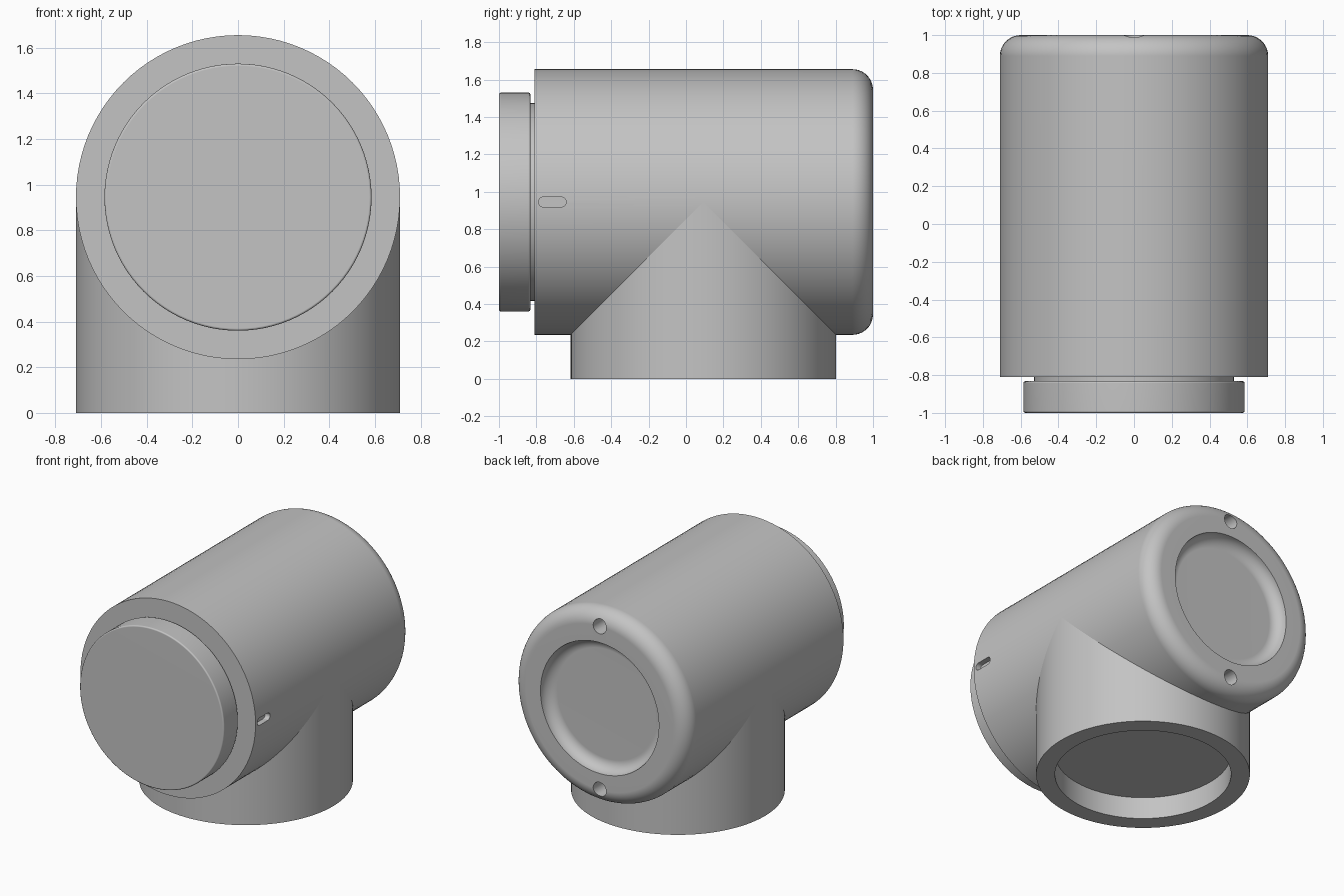
import bpy, bmesh, math
from mathutils import Vector

cube = bpy.data.objects.get("Cube")
if cube:
    bpy.data.objects.remove(cube, do_unlink=True)

R = 0.71           # shared radius of both tubes
AXIS_Z = 0.945     # height of the horizontal tube's axis
STEM_Y = 0.093     # position of the vertical tube's axis
SEGMENTS = 96

grey = bpy.data.materials.new("plain grey")
grey.use_nodes = True
grey.diffuse_color = (0.55, 0.55, 0.55, 1)
grey.node_tree.nodes["Principled BSDF"].inputs["Base Color"].default_value = grey.diffuse_color


def make_object(name, bm):
    mesh = bpy.data.meshes.new(name)
    bm.to_mesh(mesh)
    bm.free()
    obj = bpy.data.objects.new(name, mesh)
    bpy.context.collection.objects.link(obj)
    mesh.materials.append(grey)
    return obj


def activate(obj):
    bpy.ops.object.select_all(action='DESELECT')
    obj.select_set(True)
    bpy.context.view_layer.objects.active = obj


def smooth(obj):
    activate(obj)
    bpy.ops.object.shade_smooth_by_angle(angle=math.radians(35))
    mod = obj.modifiers.new("even_normals", 'WEIGHTED_NORMAL')
    mod.keep_sharp = True


def arc(cr, ch, radius, start, end, steps=8):
    """Profile points (radius, height) along a circular arc, in degrees."""
    angles = [math.radians(start + (end - start) * i / steps) for i in range(steps + 1)]
    return [(cr + radius * math.cos(a), ch + radius * math.sin(a)) for a in angles]


def lathe(name, profile, place):
    """Revolve (radius, height) points; place maps them into the model."""
    bm = bmesh.new()
    rings = []
    for r, h in profile:
        ring = []
        for i in range(SEGMENTS):
            a = 2 * math.pi * i / SEGMENTS
            ring.append(bm.verts.new(place(r * math.cos(a), r * math.sin(a), h)))
        rings.append(ring)
    for low, high in zip(rings, rings[1:]):
        for i in range(SEGMENTS):
            j = (i + 1) % SEGMENTS
            bm.faces.new((low[i], low[j], high[j], high[i]))
    bmesh.ops.remove_doubles(bm, verts=bm.verts, dist=1e-5)
    bmesh.ops.recalc_face_normals(bm, faces=bm.faces)
    return make_object(name, bm)


def prism(name, points, depth):
    bm = bmesh.new()
    face = bm.faces.new([bm.verts.new(p) for p in points])
    out = bmesh.ops.extrude_face_region(bm, geom=[face], use_keep_orig=True)
    moved = [v for v in out["geom"] if isinstance(v, bmesh.types.BMVert)]
    bmesh.ops.translate(bm, verts=moved, vec=depth)
    bmesh.ops.recalc_face_normals(bm, faces=bm.faces)
    return make_object(name, bm)


def cut(target, cutter):
    mod = target.modifiers.new("cut", 'BOOLEAN')
    mod.operation = 'DIFFERENCE'
    mod.solver = 'EXACT'
    mod.object = cutter
    activate(target)
    bpy.ops.object.modifier_apply(modifier=mod.name)
    bpy.data.objects.remove(cutter, do_unlink=True)


def along_y(u, v, h):
    return (u, h, AXIS_Z + v)


def along_z(u, v, h):
    return (u, STEM_Y + v, h)


# Horizontal body with a rounded back edge and a dished back panel
body = lathe("body", [(0, -0.81), (R, -0.81)]
             + arc(R - 0.11, 0.89, 0.11, 0, 90, 10)
             + arc(0.40, 1.0, 0.08, 0, -90)
             + [(0, 0.92)], along_y)

# Two screw holes in the back rim
for side in (1, -1):
    ring = [2 * math.pi * i / 24 for i in range(24)]
    points = [(0.053 * math.cos(a), 0.85, AXIS_Z + side * 0.597 + 0.053 * math.sin(a)) for a in ring]
    cut(body, prism("hole_cutter", points, (0, 0.3, 0)))

# Small slot in the left side near the front
slot = []
for i in range(18):
    end = 1 if i < 9 else -1
    a = math.pi * (i % 9) / 8 - end * math.pi / 2
    if end < 0:
        a = math.pi / 2 + math.pi * (i % 9) / 8
    slot.append((R - 0.04, -0.715 + end * 0.047 + 0.027 * math.cos(a), AXIS_Z + 0.027 * math.sin(a)))
cut(body, prism("slot_cutter", slot, (0.1, 0, 0)))
smooth(body)

# Front cap on a narrower neck
smooth(lathe("front_cap", [(0, -0.8), (0.53, -0.8), (0.53, -0.832)]
             + [(0.575, -0.832)] + arc(0.575, -0.842, 0.01, 90, 0, 3)
             + arc(0.575, -0.99, 0.01, 0, -90, 3) + [(0, -1.0)], along_y))

# Vertical stem with a shallow socket underneath
smooth(lathe("stem", [(0, 0.16), (0.585, 0.16), (0.585, 0), (R, 0), (R, AXIS_Z), (0, AXIS_Z)], along_z))

# Rounded blend where stem and body meet, traced by a rolling ball
BALL = 0.04
bm = bmesh.new()
for side in (1, -1):
    rows = []
    for i in range(65):
        t = 0.02 + (math.pi - 0.04) * i / 64
        c, s = math.cos(t), math.sin(t)
        centre = Vector(((R + BALL) * c, STEM_Y + side * (R + BALL) * s, AXIS_Z - (R + BALL) * s))
        on_stem = Vector((R * c, STEM_Y + side * R * s, centre.z)) - centre
        on_body = Vector((R * c, centre.y, AXIS_Z - R * s)) - centre
        rows.append([(bm.verts.new(centre + on_stem.slerp(on_body, k / 6)), centre) for k in range(7)])
    for a, b in zip(rows, rows[1:]):
        for k in range(6):
            face = bm.faces.new((a[k][0], a[k + 1][0], b[k + 1][0], b[k][0]))
            face.normal_update()
            if face.normal.dot(a[k][1] - face.calc_center_median()) < 0:
                face.normal_flip()
smooth(make_object("stem_blend", bm))
